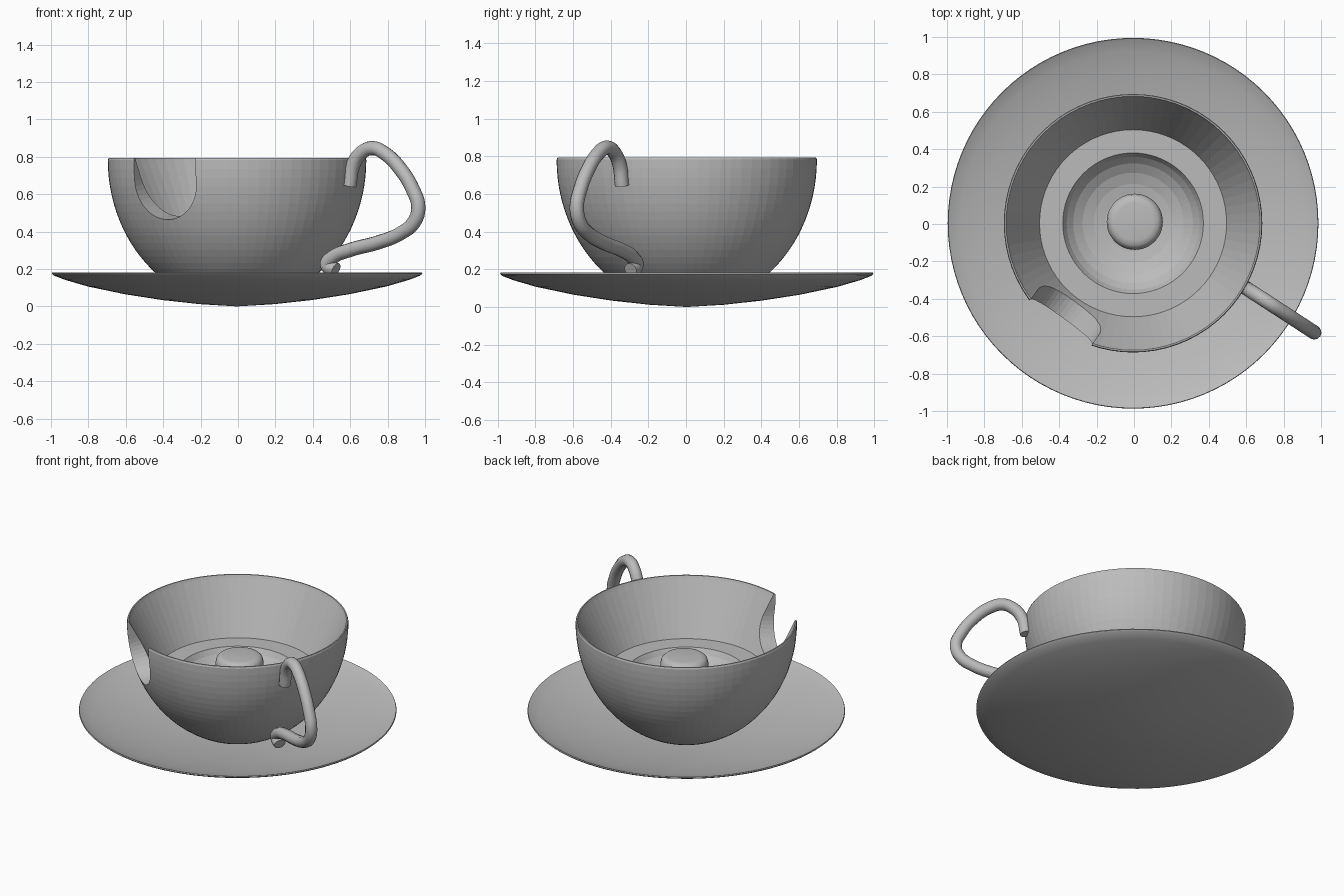
import bpy, bmesh, math
from mathutils import Vector, Matrix

cube = bpy.data.objects.get("Cube")
if cube:
    bpy.data.objects.remove(cube, do_unlink=True)

CENTRE = (-0.005, 0.004, 0)

grey = bpy.data.materials.new("grey ceramic")
grey.use_nodes = True
colour = (0.5, 0.5, 0.5, 1)
grey.diffuse_color = colour
grey.node_tree.nodes["Principled BSDF"].inputs["Base Color"].default_value = colour


def finish(name, bm, smooth=None):
    bmesh.ops.recalc_face_normals(bm, faces=bm.faces)
    mesh = bpy.data.meshes.new(name)
    bm.to_mesh(mesh)
    bm.free()
    mesh.materials.append(grey)
    obj = bpy.data.objects.new(name, mesh)
    bpy.context.collection.objects.link(obj)
    if smooth:
        bpy.ops.object.select_all(action='DESELECT')
        obj.select_set(True)
        bpy.context.view_layer.objects.active = obj
        bpy.ops.object.shade_smooth_by_angle(angle=math.radians(smooth))
    return obj


def lathe(name, profile, segments, smooth=None, centre=CENTRE):
    """Spin an (r, z) profile, starting and ending on the axis, into a solid."""
    bm = bmesh.new()
    verts = [bm.verts.new((r, 0, z)) for r, z in profile]
    edges = [bm.edges.new(pair) for pair in zip(verts, verts[1:])]
    bmesh.ops.spin(bm, geom=verts + edges, cent=(0, 0, 0), axis=(0, 0, 1),
                   angle=math.tau, steps=segments, use_duplicate=False)
    bmesh.ops.remove_doubles(bm, verts=bm.verts, dist=1e-4)
    obj = finish(name, bm, smooth)
    obj.location = centre
    return obj


def bowl_arc(radius, depth, top, steps):
    """Quarter-ellipse section from the bottom up to the rim."""
    angles = [math.pi / 2 * (1 - i / steps) for i in range(steps + 1)]
    return [(radius * math.cos(a), top - depth * math.sin(a)) for a in angles]


# Saucer: thin shallow shell
under = [(0, 0), (0.2, 0.012), (0.4, 0.034), (0.6, 0.065), (0.8, 0.107),
         (0.92, 0.142), (0.98, 0.165), (0.991, 0.175)]
upper = [(r, z + 0.012) for r, z in under[:-1]]
lathe("saucer", under + [(0.988, 0.182)] + upper[::-1], 96, 40)

# Cup: rounded outside, straight sloping inside, ledge and central basin
outside = bowl_arc(0.691, 0.778, 0.782, 26)
rim = [(0.687, 0.793), (0.679, 0.793), (0.671, 0.775)]
basin = [(0.5, 0.44), (0.376, 0.44), (0.355, 0.405), (0.32, 0.37),
         (0.27, 0.34), (0.21, 0.32), (0.15, 0.31), (0, 0.31)]
cup = lathe("cup", outside + rim + basin, 72)

# Knob standing in the basin
lathe("knob", [(0, 0.29), (0.13, 0.29), (0.148, 0.33), (0.15, 0.505), (0.143, 0.535),
               (0.125, 0.551), (0.1, 0.555), (0, 0.555)], 48, 40, (0.004, 0.012, 0))

# Notch cutter: U-shaped prism pushed through the wall, its floor rising inward
bm = bmesh.new()
half = 0.203
outline = [(half, 1.2)]
outline += [(half * math.cos(a), 0.665 - half * math.sin(a))
            for a in (math.pi * i / 24 for i in range(25))]
outline += [(-half, 1.2)]
face = bm.faces.new([bm.verts.new((x - 0.012, -0.36, z)) for x, z in outline])
push = bmesh.ops.extrude_face_region(bm, geom=[face])
bmesh.ops.translate(bm, vec=(0, -0.7, 0),
                    verts=[v for v in push["geom"] if isinstance(v, bmesh.types.BMVert)])
bmesh.ops.rotate(bm, verts=bm.verts, cent=(0, -0.64, 0.46),
                 matrix=Matrix.Rotation(math.radians(10), 3, 'X'))
bmesh.ops.rotate(bm, verts=bm.verts, cent=(0, 0, 0),
                 matrix=Matrix.Rotation(math.radians(-35.5), 3, 'Z'))
cutter = finish("notch_cutter", bm)
cutter.hide_render = True
cutter.hide_set(True)
cutter.display_type = 'WIRE'
notch = cup.modifiers.new("notch", 'BOOLEAN')
notch.operation = 'DIFFERENCE'
notch.solver = 'EXACT'
notch.object = cutter

# Handle: round tube along a looping path in one slanted upright plane
path = [(0.595, 0.645), (0.617, 0.76), (0.664, 0.825), (0.72, 0.846), (0.785, 0.818),
        (0.864, 0.74), (0.937, 0.62), (0.964, 0.53), (0.942, 0.452), (0.872, 0.392),
        (0.75, 0.342), (0.6, 0.302), (0.507, 0.262), (0.476, 0.222), (0.524, 0.197)]
curve = bpy.data.curves.new("handle", 'CURVE')
curve.dimensions = '3D'
curve.bevel_depth = 0.038
curve.bevel_resolution = 4
curve.resolution_u = 6
curve.use_fill_caps = True
spline = curve.splines.new('BEZIER')
spline.bezier_points.add(len(path) - 1)
for point, (x, z) in zip(spline.bezier_points, path):
    point.co = Vector((x, -0.34 - 0.65 * (x - 0.595), z))
    point.handle_left_type = point.handle_right_type = 'AUTO'
curve.materials.append(grey)
bpy.context.collection.objects.link(bpy.data.objects.new("handle", curve))
